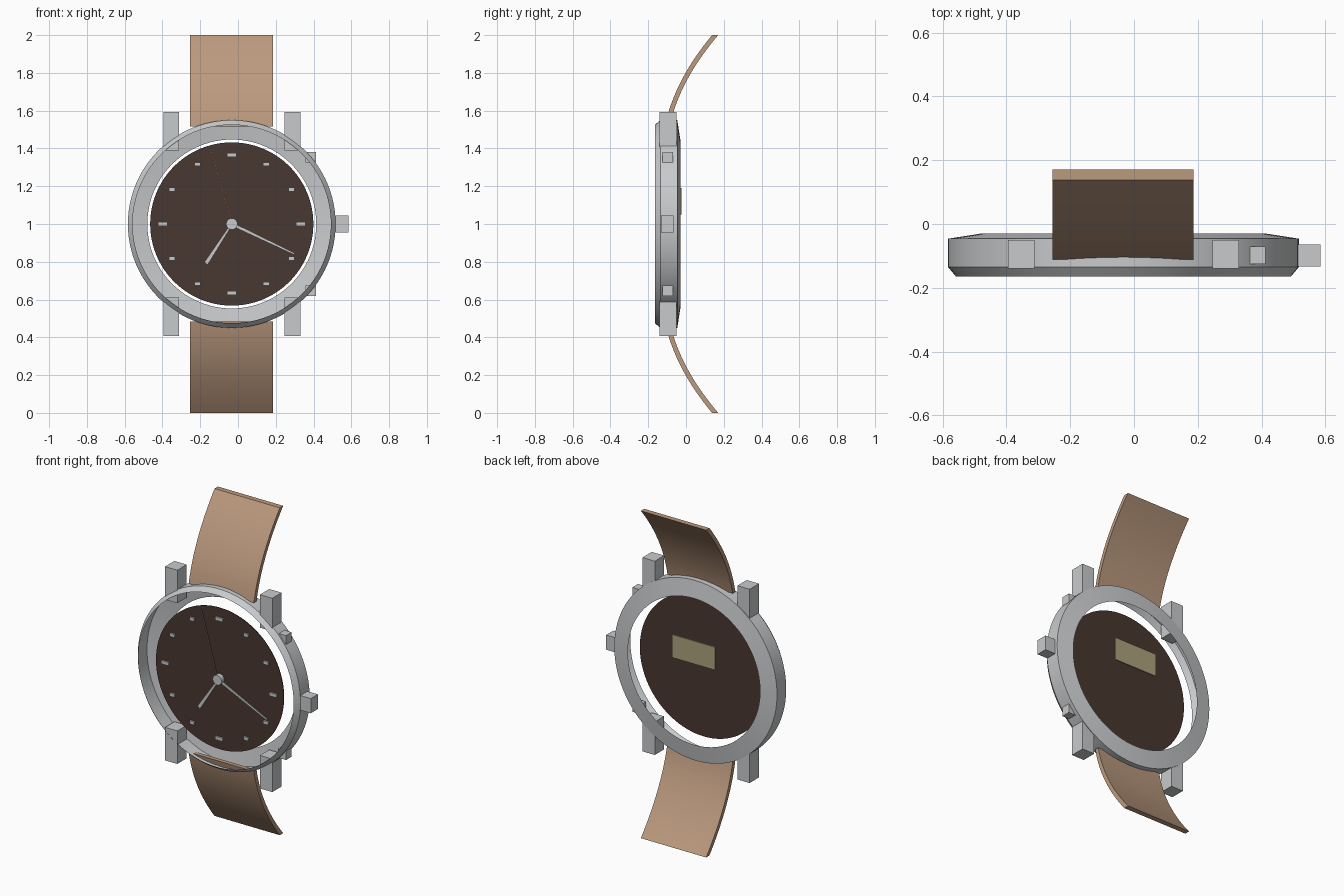
import bpy, bmesh, math
from mathutils import Vector

cube = bpy.data.objects.get("Cube")
if cube:
    bpy.data.objects.remove(cube, do_unlink=True)

CX, CZ = -0.033, 1.0          # centre of the watch face
SEG = 96


def material(name, rgb):
    m = bpy.data.materials.new(name)
    m.use_nodes = True
    m.diffuse_color = (*rgb, 1)
    bsdf = next(n for n in m.node_tree.nodes if n.type == 'BSDF_PRINCIPLED')
    bsdf.inputs["Base Color"].default_value = (*rgb, 1)
    return m


STEEL = material("steel grey", (0.58, 0.59, 0.60))
DARK = material("dark brown", (0.066, 0.038, 0.029))
LEATHER = material("tan leather", (0.50, 0.32, 0.21))
BEIGE = material("beige", (0.42, 0.36, 0.20))


def finish(name, bm, mat, smooth=False):
    mesh = bpy.data.meshes.new(name)
    bm.to_mesh(mesh)
    bm.free()
    mesh.materials.append(mat)
    ob = bpy.data.objects.new(name, mesh)
    bpy.context.collection.objects.link(ob)
    if smooth:
        bpy.ops.object.select_all(action='DESELECT')
        ob.select_set(True)
        bpy.context.view_layer.objects.active = ob
        bpy.ops.object.shade_smooth_by_angle(angle=math.radians(25))
    return ob


def prism(name, points, offset, mat, smooth=False):
    """Extrude a closed outline along an offset vector."""
    bm = bmesh.new()
    face = bm.faces.new([bm.verts.new(p) for p in points])
    ext = bmesh.ops.extrude_face_region(bm, geom=[face], use_keep_orig=True)
    moved = [g for g in ext["geom"] if isinstance(g, bmesh.types.BMVert)]
    bmesh.ops.translate(bm, verts=moved, vec=offset)
    bmesh.ops.recalc_face_normals(bm, faces=bm.faces)
    return finish(name, bm, mat, smooth)


def box(name, x, y, z, mat):
    pts = [(x[0], y[0], z[0]), (x[1], y[0], z[0]), (x[1], y[0], z[1]), (x[0], y[0], z[1])]
    return prism(name, pts, (0, y[1] - y[0], 0), mat)


def disc(name, r, y0, y1, mat, n=SEG):
    angles = [2 * math.pi * i / n for i in range(n)]
    pts = [(CX + r * math.cos(a), y0, CZ + r * math.sin(a)) for a in angles]
    return prism(name, pts, (0, y1 - y0, 0), mat, True)


def hand(name, tip, w0, w1, y, mat):
    """Tapered plate from the centre to a tip."""
    base, end = Vector((CX, y, CZ)), Vector((tip[0], y, tip[1]))
    d = (end - base).normalized()
    side = Vector((-d.z, 0, d.x)) * 0.5
    pts = [base - side * w0, end - side * w1, end + side * w1, base + side * w0]
    return prism(name, pts, (0, 0.006, 0), mat)


# Case: open turned shell with a front bevel and a shallow conical back
profile = [(0.525, -0.165), (0.55, -0.135), (0.55, -0.046), (0.447, -0.03)]
bm = bmesh.new()
rows = [[bm.verts.new((CX + r * math.cos(2 * math.pi * i / SEG), y,
                       CZ + r * math.sin(2 * math.pi * i / SEG)))
         for i in range(SEG)] for r, y in profile]
for a, b in zip(rows, rows[1:]):
    for i in range(SEG):
        j = (i + 1) % SEG
        bm.faces.new([a[i], b[i], b[j], a[j]])
finish("case", bm, STEEL, True)

# Lugs, pushers and straps, mirrored above and below the face
for label, s in (("upper", 1), ("lower", -1)):
    for side, x in (("right", (-0.395, -0.312)), ("left", (0.246, 0.33))):
        box(f"{label}_{side}_lug", x, (-0.14, -0.05),
            sorted((CZ + s * 0.39, CZ + s * 0.592)), STEEL)
    box(f"{label}_pusher", (0.357, 0.412), (-0.125, -0.07),
        sorted((CZ + s * 0.325, CZ + s * 0.38)), STEEL)
    outer, inner = [], []
    for i in range(17):
        t = 0.485 * i / 16
        y = -0.112 + 0.2 * t + 0.65 * t * t
        thick = 0.025 * math.hypot(1, 0.2 + 1.3 * t)
        z = CZ + s * (0.515 + t)
        outer.append((-0.255, y, z))
        inner.append((-0.255, y + thick, z))
    prism(f"{label}_strap", outer + inner[::-1], (0.441, 0, 0), LEATHER, True)

# Winding crown
box("crown", (0.505, 0.585), (-0.133, -0.065), (0.955, 1.045), STEEL)

# Dial and the plate behind it
disc("dial", 0.432, -0.128, -0.124, DARK)
box("back_plate", (CX - 0.145, CX + 0.145), (-0.033, -0.024), (1.05, 1.19), BEIGE)

# Hour markers, longer at the quarters
for h in range(12):
    a = math.radians(30 * h)
    x, z = CX + 0.365 * math.sin(a), CZ + 0.365 * math.cos(a)
    w = 0.025 if h % 3 == 0 else 0.016
    box(f"hour_marker_{h or 12}", (x - w, x + w), (-0.138, -0.127),
        (z - 0.01, z + 0.01), STEEL)

# Hands and hub
hand("hour_hand", (-0.17, 0.79), 0.010, 0.022, -0.138, STEEL)
hand("minute_hand", (0.298, 0.842), 0.018, 0.010, -0.145, STEEL)
hand("second_hand", (-0.145, 1.40), 0.006, 0.006, -0.152, LEATHER)
disc("hand_hub", 0.03, -0.155, -0.127, STEEL, 24)
